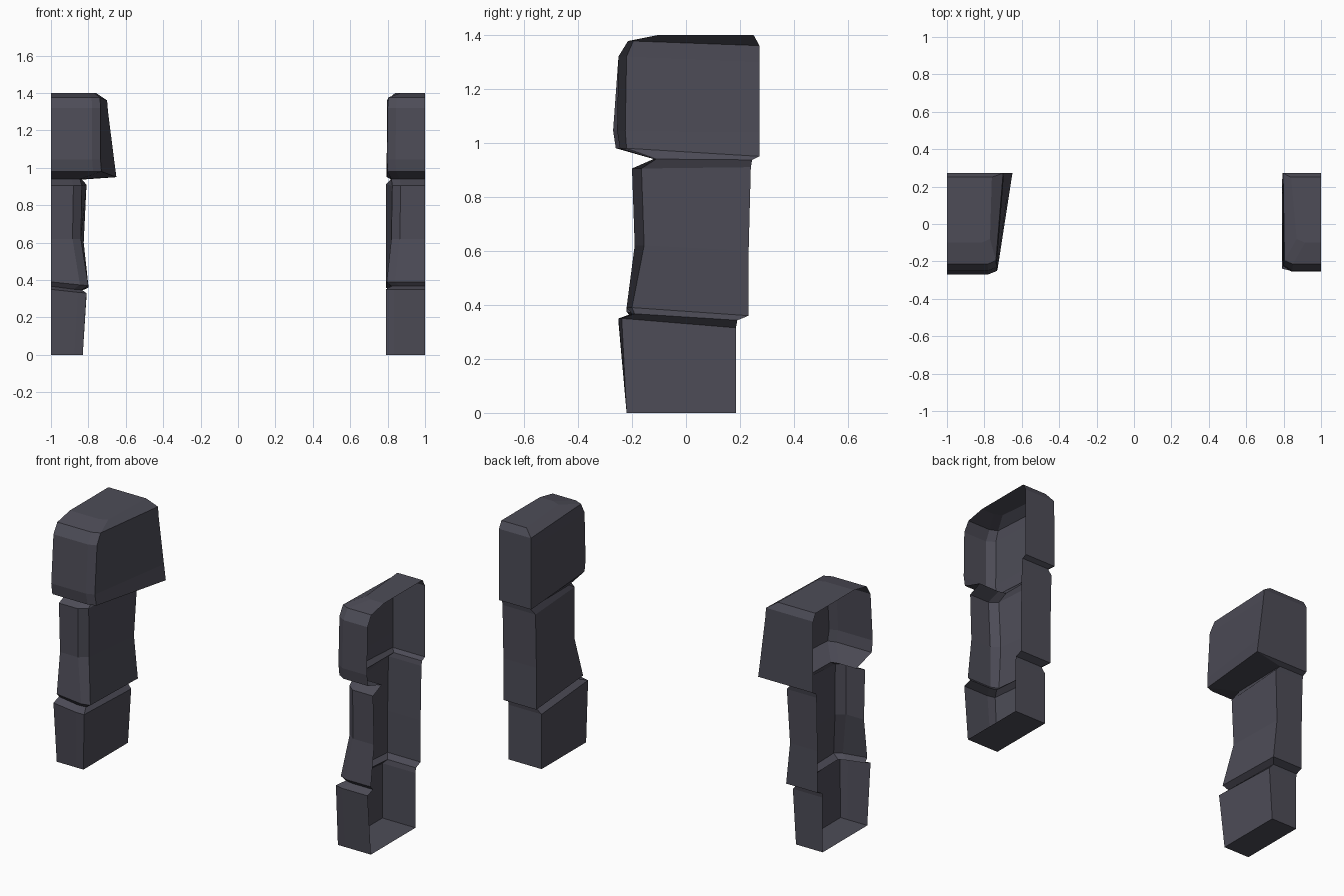
import bpy, bmesh

stone = bpy.data.materials.new("dark slate")
stone.diffuse_color = (0.075, 0.073, 0.096, 1)

# Horizontal rings, bottom to top:
# front y, back y, front z, back z, inner corner setback, left widths (front, back), right widths (front, back)
RINGS = [
    (-.220, .185, 0.00, 0.00, .000, .170, .170, .210, .210),
    (-.250, .185, .350, .315, .012, .190, .190, .210, .210),
    (-.200, .190, .367, .343, .010, .165, .165, .180, .180),
    (-.220, .232, .390, .360, .020, .200, .200, .205, .210),
    (-.190, .232, .620, .600, .035, .160, .175, .180, .210),
    (-.200, .240, .905, .910, .035, .165, .190, .175, .210),
    (-.120, .245, .940, .937, .010, .155, .165, .180, .180),
    (-.260, .272, .980, .950, .025, .270, .350, .200, .205),
    (-.270, .272, 1.045, 1.04, .030, .265, .338, .203, .205),
    (-.250, .272, 1.32, 1.30, .030, .265, .305, .200, .203),
    (-.215, .272, 1.377, 1.36, .020, .262, .300, .195, .203),
    (-.100, .250, 1.40, 1.40, .020, .230, .240, .130, .160),
]
STONES = {"base_stone": (0, 2), "middle_stone": (2, 6), "cap_stone": (6, 11)}


def ring_points(ring, side):
    """Open outline: outer front, chamfer, inner front, inner back, outer back."""
    yf, yb, zf, zb, c = ring[:5]
    wf, wb = ring[5:7] if side < 0 else ring[7:9]
    if side < 0 and yf < -.24:
        c *= 0.6
    if side > 0 and yf < -.255:
        yf += .015
    x = lambda w: side * (1 - w)
    tilt = .02 if .3 < zf < .4 and side < 0 else 0
    return [(x(0), yf, zf), (x(wf - .045), yf, zf - tilt * .8),
            (x(wf), yf + c, zf - tilt), (x(wb), yb, zb), (x(0), yb, zb)]


def build_stone(name, first, last, side):
    bm = bmesh.new()
    rings = [[bm.verts.new(p) for p in ring_points(r, side)] for r in RINGS[first:last + 1]]

    def face(vs):
        bm.faces.new(vs if side < 0 else vs[::-1])

    for a, b in zip(rings, rings[1:]):
        for i in range(4):
            face([a[i], a[i + 1], b[i + 1], b[i]])
    # ground face and top face; the outer side stays open
    if first == 0:
        face(rings[0][::-1])
    if last == len(RINGS) - 1:
        face(rings[-1])
    me = bpy.data.meshes.new(name)
    bm.to_mesh(me)
    bm.free()
    me.materials.append(stone)
    bpy.context.collection.objects.link(bpy.data.objects.new(name, me))


for label, side in (("left", -1), ("right", 1)):
    for part, (first, last) in STONES.items():
        build_stone(f"{label}_{part}", first, last, side)
